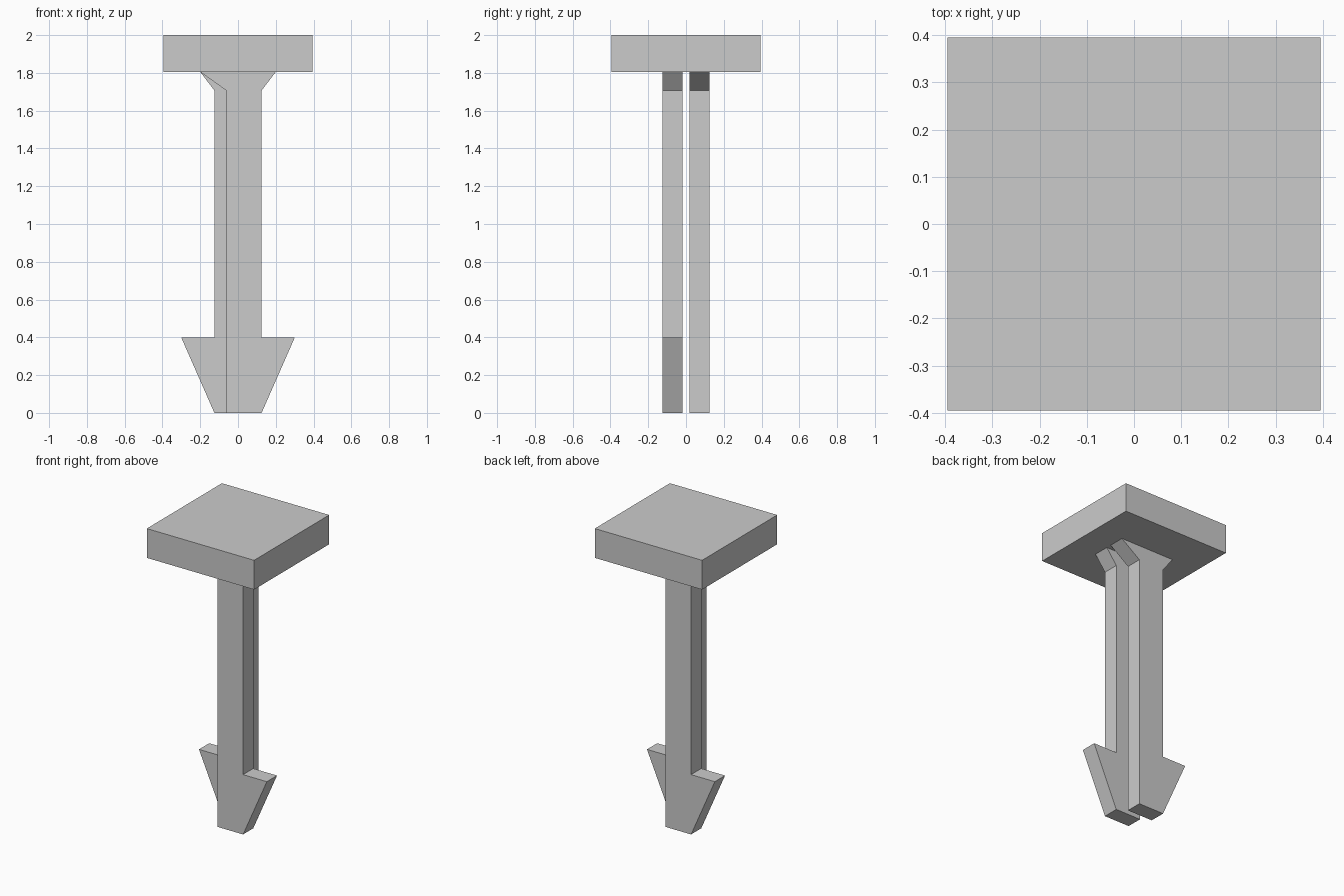
import bpy
import bmesh

cube = bpy.data.objects.get("Cube")
if cube:
    bpy.data.objects.remove(cube, do_unlink=True)

# Single plain grey plastic
grey = bpy.data.materials.new("light_grey")
grey.use_nodes = True
colour = (0.6, 0.6, 0.6, 1)
grey.diffuse_color = colour
grey.node_tree.nodes["Principled BSDF"].inputs["Base Color"].default_value = colour


def extrude_profile(name, profile, y0, y1, turn=1):
    """Extrude an x-z outline along y; turn=-1 rotates it half a turn about z."""
    bm = bmesh.new()
    face = bm.faces.new([bm.verts.new((turn * x, turn * y0, z)) for x, z in profile])
    result = bmesh.ops.extrude_face_region(bm, geom=[face])
    verts = [v for v in result["geom"] if isinstance(v, bmesh.types.BMVert)]
    bmesh.ops.translate(bm, verts=verts, vec=(0, turn * (y1 - y0), 0))
    bmesh.ops.recalc_face_normals(bm, faces=bm.faces)
    mesh = bpy.data.meshes.new(name)
    bm.to_mesh(mesh)
    bm.free()
    mesh.materials.append(grey)
    obj = bpy.data.objects.new(name, mesh)
    bpy.context.collection.objects.link(obj)
    return obj


# Square head plate
HALF, UNDER = 0.395, 1.805
extrude_profile("head_plate",
                [(-HALF, UNDER), (HALF, UNDER), (HALF, 2), (-HALF, 2)], -HALF, HALF)

# Two barbed prongs, each with a flared root and a one-sided barb
prong = [(-0.0625, 0), (0.125, 0), (0.3, 0.398), (0.125, 0.398), (0.125, 1.707),
         (0.2, UNDER), (-0.2, UNDER), (-0.0625, 1.707)]
for name, turn in (("front_prong", 1), ("back_prong", -1)):
    extrude_profile(name, prong, -0.125, -0.018, turn)
